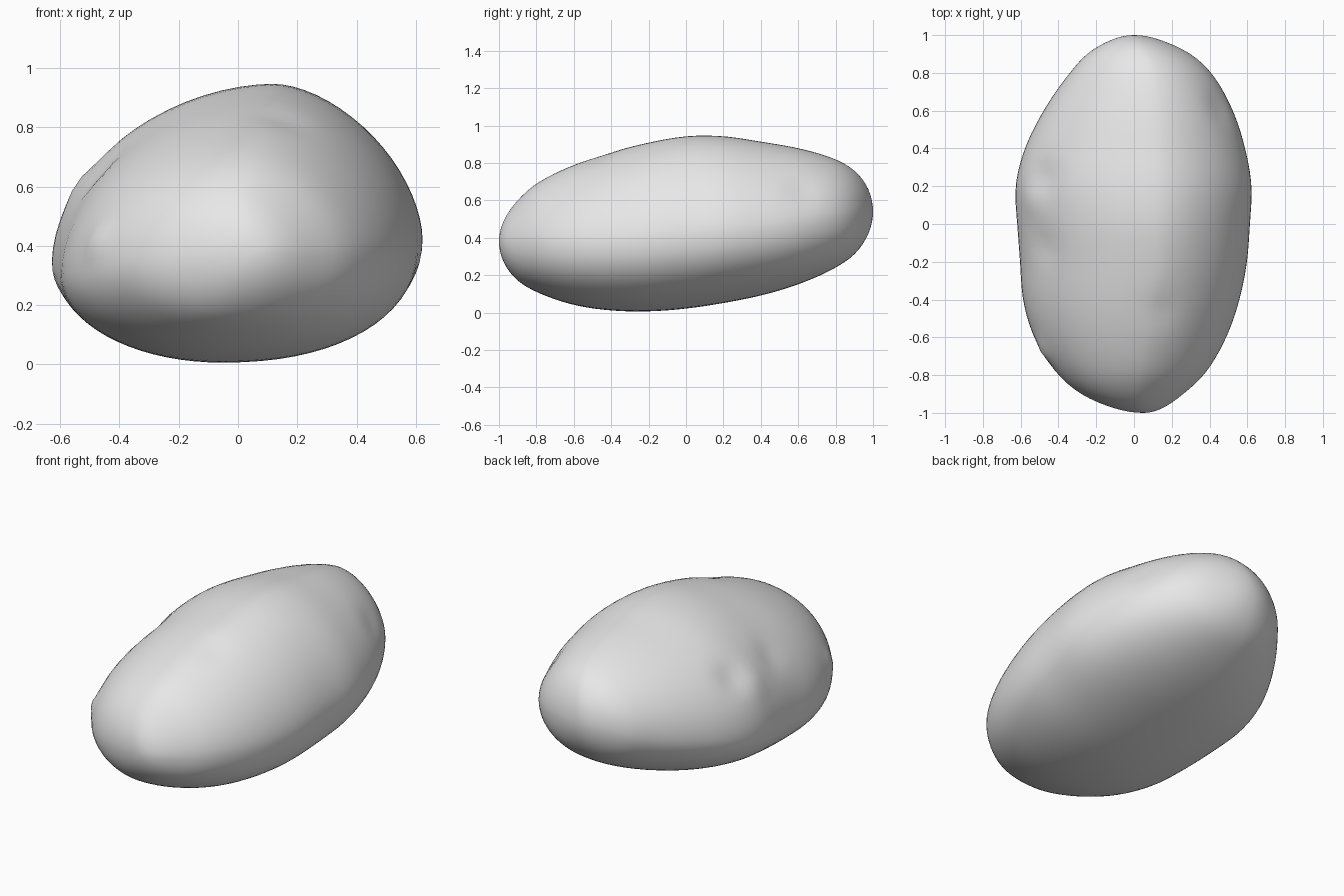
import bpy
import bmesh
from math import sin, cos, pi, acos, exp, copysign
from mathutils import Vector

cube = bpy.data.objects.get("Cube")
if cube:
    bpy.data.objects.remove(cube, do_unlink=True)

# Body outline stations: y, left x, right x, bottom z, top z
STATIONS = [
    (-1.0, 0.05, 0.05, 0.38, 0.38),
    (-0.97, -0.12, 0.16, 0.26, 0.50),
    (-0.9, -0.28, 0.26, 0.17, 0.60),
    (-0.8, -0.40, 0.37, 0.11, 0.69),
    (-0.6, -0.53, 0.49, 0.04, 0.79),
    (-0.4, -0.59, 0.56, 0.01, 0.86),
    (-0.2, -0.605, 0.60, 0.005, 0.91),
    (0.0, -0.62, 0.615, 0.02, 0.945),
    (0.2, -0.63, 0.625, 0.05, 0.945),
    (0.4, -0.58, 0.59, 0.09, 0.915),
    (0.6, -0.48, 0.525, 0.15, 0.88),
    (0.8, -0.34, 0.41, 0.24, 0.82),
    (0.9, -0.25, 0.30, 0.31, 0.76),
    (0.97, -0.13, 0.15, 0.41, 0.67),
    (1.0, 0.0, 0.0, 0.54, 0.54),
]
RINGS, SIDES = 56, 72

# Dimples and bumps: centre, radius, height
MARKS = [
    (Vector((-0.47, 0.25, 0.66)), 0.08, -0.025),
    (Vector((-0.53, 0.12, 0.60)), 0.07, 0.012),
    (Vector((-0.46, -0.12, 0.64)), 0.08, -0.015),
    (Vector((-0.50, -0.68, 0.42)), 0.06, 0.02),
    (Vector((0.15, -0.46, 0.84)), 0.09, -0.01),
    (Vector((0.46, 0.62, 0.66)), 0.09, -0.012),
]


def outline(t):
    """Smoothly interpolate the stations by the angle along the length."""
    angles = [acos(-s[0]) for s in STATIONS]
    last = len(STATIONS) - 1
    i = max(k for k in range(last) if angles[k] <= t + 1e-6)
    span = angles[i + 1] - angles[i]
    u = (t - angles[i]) / span

    def slope(k, c):
        a, b = max(k - 1, 0), min(k + 1, last)
        return (STATIONS[b][c] - STATIONS[a][c]) / (angles[b] - angles[a])

    return [
        (2 * u**3 - 3 * u**2 + 1) * STATIONS[i][c]
        + (u**3 - 2 * u**2 + u) * span * slope(i, c)
        + (3 * u**2 - 2 * u**3) * STATIONS[i + 1][c]
        + (u**3 - u**2) * span * slope(i + 1, c)
        for c in range(1, 5)
    ]


def section_point(t, a):
    """Lopsided rounded section: each quarter has its own fullness."""
    left, right, low, high = outline(t)
    mid, half = (left + right) / 2, (right - left) / 2
    c, s = cos(a), sin(a)
    middle = sin(t)
    crown = mid + 0.2 * half * middle
    belly = mid - 0.08 * half
    side = 0.5 - (0.08 if c > 0 else 0.17) * middle
    power = (1.7 if c > 0 else 1.87) if s > 0 else (2.2 if c > 0 else 2.0)
    cx = crown if s > 0 else belly
    cz = low + side * (high - low)
    dx = copysign(abs(c) ** (2 / power), c)
    dz = copysign(abs(s) ** (2 / power), s)
    x = cx + dx * ((right - cx) if c > 0 else (cx - left))
    z = cz + dz * ((high - cz) if s > 0 else (cz - low))
    return Vector((x, -cos(t), z))


# Loft the rings and close both ends
bm = bmesh.new()
rings = []
for r in range(1, RINGS):
    t = pi * r / RINGS
    rings.append([bm.verts.new(section_point(t, 2 * pi * k / SIDES)) for k in range(SIDES)])
front_tip = bm.verts.new((STATIONS[0][1], -1, STATIONS[0][3]))
back_tip = bm.verts.new((STATIONS[-1][1], 1, STATIONS[-1][3]))
for k in range(SIDES):
    n = (k + 1) % SIDES
    for a, b in zip(rings, rings[1:]):
        bm.faces.new((a[k], a[n], b[n], b[k]))
    bm.faces.new((front_tip, rings[0][n], rings[0][k]))
    bm.faces.new((back_tip, rings[-1][k], rings[-1][n]))
bmesh.ops.recalc_face_normals(bm, faces=bm.faces)

# Even out the seams between the quarters
for _ in range(3):
    bmesh.ops.smooth_vert(bm, verts=[v for ring in rings for v in ring], factor=0.5,
                          use_axis_x=True, use_axis_y=False, use_axis_z=True)

# Press in the dimples and raise the bumps
bm.normal_update()
for v in bm.verts:
    push = sum(h * exp(-((v.co - c).length / radius) ** 2) for c, radius, h in MARKS)
    v.co += v.normal * push

mesh = bpy.data.meshes.new("stone_body")
bm.to_mesh(mesh)
bm.free()
body = bpy.data.objects.new("stone_body", mesh)
bpy.context.collection.objects.link(body)

# Plain grey surface
grey = bpy.data.materials.new("light_grey")
grey.use_nodes = True
colour = (0.8, 0.8, 0.8, 1)
grey.diffuse_color = colour
grey.node_tree.nodes["Principled BSDF"].inputs["Base Color"].default_value = colour
mesh.materials.append(grey)
for face in mesh.polygons:
    face.use_smooth = True
